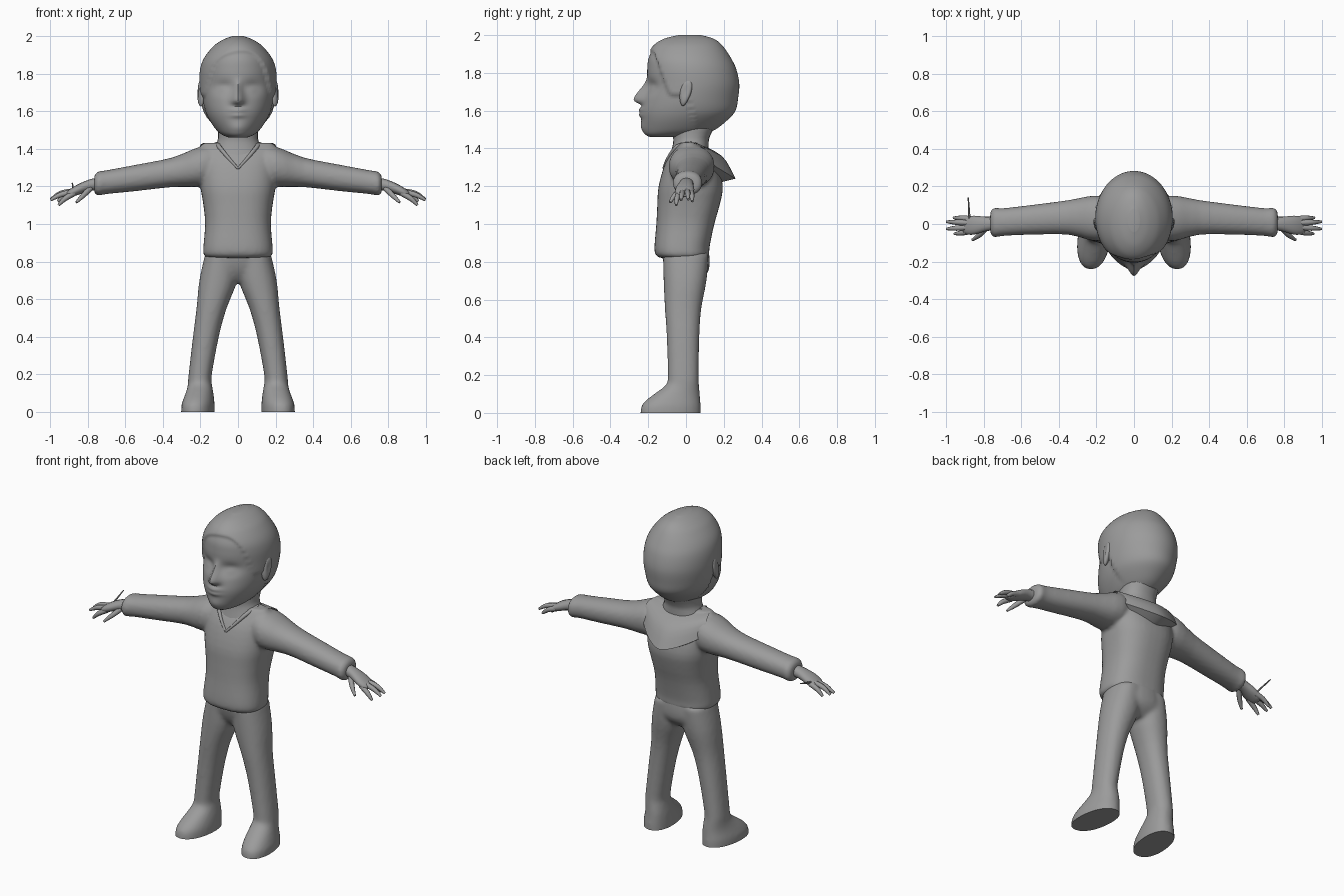
import bpy, bmesh, math
from mathutils import Vector

if "Cube" in bpy.data.objects:
    bpy.data.objects.remove(bpy.data.objects["Cube"], do_unlink=True)

GREY = (0.33, 0.33, 0.33, 1)
mat = bpy.data.materials.new("plain grey")
mat.use_nodes = True
mat.diffuse_color = GREY
shader = mat.node_tree.nodes["Principled BSDF"]
shader.inputs["Base Color"].default_value = GREY
shader.inputs["Roughness"].default_value = 0.8


def select(objs):
    bpy.ops.object.select_all(action='DESELECT')
    for obj in objs:
        obj.select_set(True)
    bpy.context.view_layer.objects.active = objs[0]


def finish(name, bm, mirror=False):
    """Turn a bmesh into a smooth shaded object, optionally mirrored in x."""
    bmesh.ops.recalc_face_normals(bm, faces=bm.faces)
    mesh = bpy.data.meshes.new(name)
    bm.to_mesh(mesh)
    bm.free()
    mesh.materials.append(mat)
    obj = bpy.data.objects.new(name, mesh)
    bpy.context.collection.objects.link(obj)
    select([obj])
    bpy.ops.object.shade_smooth_by_angle(angle=math.radians(50))
    if mirror:
        mod = obj.modifiers.new("mirror", 'MIRROR')
        mod.use_mirror_merge = False
    return obj


def blend(name, objs, soften):
    """Fuse overlapping parts into one softly joined surface, flat at the floor."""
    select(objs)
    bpy.ops.object.convert(target='MESH')
    bpy.ops.object.join()
    obj = bpy.context.object
    remesh = obj.modifiers.new("fuse", 'REMESH')
    remesh.mode = 'VOXEL'
    remesh.voxel_size = 0.011
    smooth = obj.modifiers.new("soften", 'SMOOTH')
    smooth.iterations = soften
    bpy.ops.object.convert(target='MESH')
    bm = bmesh.new()
    bm.from_mesh(bpy.context.object.data)
    bpy.data.objects.remove(bpy.context.object, do_unlink=True)
    bmesh.ops.bisect_plane(bm, geom=bm.verts[:] + bm.edges[:] + bm.faces[:], plane_co=(0, 0, 0),
                           plane_no=(0, 0, 1), clear_inner=True)
    bmesh.ops.holes_fill(bm, edges=[e for e in bm.edges if e.is_boundary], sides=0)
    return finish(name, bm)


def skin(bm, rings):
    """Bridge closed rings of points and cap both ends."""
    loops = [[bm.verts.new(p) for p in ring] for ring in rings]
    n = len(loops[0])
    for a, b in zip(loops, loops[1:]):
        for i in range(n):
            j = (i + 1) % n
            bm.faces.new((a[i], a[j], b[j], b[i]))
    bm.faces.new(loops[0][::-1])
    bm.faces.new(loops[-1])


def refine(rows, steps):
    """Catmull-Rom interpolation of the profile rows."""
    out = []
    for i in range(len(rows) - 1):
        p0, p1 = rows[max(i - 1, 0)], rows[i]
        p2, p3 = rows[i + 1], rows[min(i + 2, len(rows) - 1)]
        for s in range(steps):
            t = s / steps
            out.append([b + t / 2 * (c - a + t * (2 * a - 5 * b + 4 * c - d + t * (3 * (b - c) + d - a)))
                        for a, b, c, d in zip(p0, p1, p2, p3)])
    return out + [list(rows[-1])]


def loft(name, rows, axis='z', n=24, steps=3, power=2.2, mirror=False, change=None):
    """Rows are (position on axis, centre, half width, low, high)."""
    rings = []
    for t, c, half, lo, hi in refine(rows, steps):
        ring = []
        for i in range(n):
            a = 2 * math.pi * i / n
            u, v = (math.copysign(abs(f) ** (2 / power), f) for f in (math.cos(a), math.sin(a)))
            p, q = c + half * u, (lo + hi) / 2 + (hi - lo) / 2 * v
            point = Vector((p, q, t)) if axis == 'z' else Vector((t, p, q))
            ring.append(change(point) if change else point)
        rings.append(ring)
    bm = bmesh.new()
    skin(bm, rings)
    return finish(name, bm, mirror)


def tube(name, points, radii, n=10, mirror=False):
    """Tapered round tube through a few points."""
    rows = refine([(*p, r) for p, r in zip(points, radii)], 4)
    pts = [Vector(r[:3]) for r in rows]
    rings = []
    for i, p in enumerate(pts):
        d = pts[min(i + 1, len(pts) - 1)] - pts[max(i - 1, 0)]
        quat = d.to_track_quat('Z', 'Y')
        rings.append([p + quat @ Vector((math.cos(k * math.tau / n), math.sin(k * math.tau / n), 0)) * rows[i][3]
                      for k in range(n)])
    bm = bmesh.new()
    skin(bm, rings)
    return finish(name, bm, mirror)


def bump(d, size):
    return math.exp(-(d / size) ** 2)


def ramp(v, a, b):
    t = min(max((v - a) / (b - a), 0), 1)
    return t * t * (3 - 2 * t)


def face_and_hair(p):
    """Press the face features into the head and raise the hair."""
    x, y, z = p
    if y < -0.04:
        ax = abs(x)
        nose = 0.052 * bump(x, 0.018 + 0.014 * ramp(z, 1.74, 1.66))
        nose *= ramp(z, 1.79, 1.66) * ramp(z, 1.622, 1.658)
        socket = 0.021 * bump(ax - 0.075, 0.05) * bump(z - 1.725, 0.034)
        eyeball = 0.009 * bump(ax - 0.075, 0.028) * bump(z - 1.715, 0.018)
        lips = bump(x, 0.04) * (0.013 * bump(z - 1.605, 0.013) + 0.011 * bump(z - 1.578, 0.013))
        chin = 0.01 * bump(x, 0.05) * bump(z - 1.51, 0.03)
        p.y += socket - nose - eyeball - lips - chin
    # Hairline: swept forehead, sideburns, nape
    front = 1.915 - 2.6 * (x - 0.02) ** 2
    line = front + (1.68 - front) * ramp(y, -0.17, -0.07)
    line += (1.5 - line) * ramp(y, 0.0, 0.06)
    lift = 0.012 * ramp(z, line - 0.012, line + 0.014) * ramp(z, 2.0, 1.94) * ramp(z, 1.48, 1.6)
    out = Vector((x, y - 0.03, 0))
    if out.length > 0.001:
        p += out.normalized() * lift
    return p


# Head and neck
loft("head", [
    (1.46, 0, 0.05, -0.19, 0.0), (1.475, 0, 0.085, -0.215, 0.09), (1.50, 0, 0.115, -0.225, 0.155),
    (1.55, 0, 0.15, -0.235, 0.212), (1.60, 0, 0.173, -0.237, 0.25), (1.66, 0, 0.187, -0.225, 0.263),
    (1.74, 0, 0.194, -0.207, 0.27), (1.82, 0, 0.19, -0.205, 0.254), (1.88, 0, 0.17, -0.197, 0.225),
    (1.94, 0, 0.125, -0.165, 0.185), (1.98, 0, 0.078, -0.115, 0.145), (2.0, 0, 0.03, -0.04, 0.08)],
    n=96, steps=7, power=2, change=face_and_hair)
loft("neck", [(1.36, 0, 0.145, -0.085, 0.12), (1.42, 0, 0.118, -0.07, 0.12),
              (1.46, 0, 0.106, -0.068, 0.125), (1.53, 0, 0.108, -0.08, 0.16)])

# Ears
bm = bmesh.new()
bmesh.ops.create_uvsphere(bm, u_segments=16, v_segments=12, radius=1)
for v in bm.verts:
    dish = 0.5 * bump(v.co.y, 0.45) * bump(v.co.z - 0.1, 0.5) if v.co.x > 0 else 0
    lobe = 0.8 + 0.2 * v.co.z
    v.co = Vector((0.197 + 0.021 * (v.co.x - dish) + 0.006 * v.co.y,
                   -0.003 + 0.038 * v.co.y * lobe + 0.014 * v.co.z, 1.695 + 0.07 * v.co.z))
finish("ear", bm, mirror=True)

# Shirt: body and sleeves
body = loft("body", [
    (0.82, 0, 0.16, -0.135, 0.105), (0.835, 0, 0.183, -0.16, 0.122), (0.88, 0, 0.184, -0.167, 0.125),
    (1.0, 0, 0.175, -0.157, 0.15), (1.1, 0, 0.184, -0.152, 0.178), (1.2, 0, 0.2, -0.145, 0.195),
    (1.32, 0, 0.205, -0.11, 0.165), (1.40, 0, 0.203, -0.06, 0.10), (1.432, 0, 0.183, -0.03, 0.06)],
    n=40, power=2.5)
sleeve = loft("sleeve", [
    (0.1, 0.03, 0.09, 1.22, 1.415), (0.2, 0.03, 0.122, 1.198, 1.412), (0.35, 0.035, 0.092, 1.196, 1.354),
    (0.55, 0.022, 0.079, 1.174, 1.314), (0.70, 0.01, 0.074, 1.159, 1.286),
    (0.745, 0.008, 0.079, 1.151, 1.279), (0.765, 0.008, 0.055, 1.167, 1.258)], axis='x', mirror=True)
blend("shirt", [body, sleeve], 5)

# Neckline trim
tube("neckline", [(0, -0.119, 1.295), (0.05, -0.094, 1.35), (0.1, -0.045, 1.41), (0.115, 0.03, 1.425)],
     [0.006, 0.009, 0.012, 0.012], mirror=True)

# Folded collar hanging down the back
bm = bmesh.new()
rows = []
for k in range(17):
    u = k / 8 - 1
    s = abs(u) ** 1.6
    top = Vector((0.18 * u, 0.05 - 0.03 * s, 1.432))
    mid = Vector((0.205 * u, 0.19 - 0.1 * s, 1.36 + 0.05 * s))
    low = Vector((0.205 * u, 0.262 - 0.13 * s, 1.24 + 0.08 * s))
    tuck = Vector((0.18 * u, 0.14 - 0.06 * s, 1.21 + 0.09 * s))
    rows.append([bm.verts.new(r) for r in refine([top, mid, low], 4)] + [bm.verts.new(tuck)])
for a, b in zip(rows, rows[1:]):
    for i in range(len(a) - 1):
        bm.faces.new((a[i], a[i + 1], b[i + 1], b[i]))
finish("back_collar", bm)

# Hands
loft("palm", [
    (0.73, 0.005, 0.036, 1.18, 1.25), (0.79, 0, 0.039, 1.175, 1.237), (0.85, -0.006, 0.05, 1.155, 1.212),
    (0.89, -0.008, 0.047, 1.142, 1.188), (0.91, -0.008, 0.033, 1.145, 1.172)], axis='x', n=16, mirror=True)
fingers = {
    "little_finger": ((0.87, 0.027, 1.17), (0.92, 0.031, 1.152), (0.96, 0.033, 1.12)),
    "ring_finger": ((0.87, 0.006, 1.175), (0.945, 0.009, 1.162), (0.997, 0.012, 1.13)),
    "middle_finger": ((0.87, -0.017, 1.172), (0.945, -0.022, 1.155), (0.997, -0.026, 1.127)),
    "index_finger": ((0.87, -0.038, 1.165), (0.92, -0.048, 1.135), (0.955, -0.052, 1.1)),
    "thumb": ((0.785, -0.02, 1.19), (0.825, -0.06, 1.15), (0.86, -0.085, 1.115))}
for name, path in fingers.items():
    tube(name, path, (0.016, 0.014, 0.007), n=8, mirror=True)
# Thin spike on the right hand
tube("hand_spike", [(-0.875, 0.02, 1.18), (-0.878, 0.08, 1.198), (-0.882, 0.14, 1.217)],
     [0.006, 0.005, 0.003], n=6)


# Trousers and shoes, toes turned slightly outward
def turn_out(p):
    p.x -= 0.1 * (p.y + 0.08) * ramp(p.z, 0.18, 0.08)
    return p


seat = loft("seat", [
    (0.9, 0, 0.165, -0.13, 0.115), (0.82, 0, 0.172, -0.125, 0.125), (0.76, 0, 0.176, -0.108, 0.122),
    (0.72, 0, 0.14, -0.085, 0.1), (0.685, 0, 0.06, -0.05, 0.06)], n=32)
leg = loft("leg", [
    (0.84, 0.088, 0.087, -0.122, 0.12), (0.7, 0.105, 0.101, -0.119, 0.109), (0.55, 0.141, 0.08, -0.112, 0.081),
    (0.4, 0.171, 0.069, -0.102, 0.071), (0.2, 0.201, 0.062, -0.097, 0.067), (0.15, 0.204, 0.064, -0.105, 0.069),
    (0.11, 0.207, 0.071, -0.155, 0.073), (0.07, 0.21, 0.08, -0.208, 0.076), (0.03, 0.213, 0.087, -0.239, 0.079),
    (-0.04, 0.213, 0.087, -0.242, 0.079)], mirror=True, change=turn_out)
blend("trousers_and_shoes", [seat, leg], 8)
